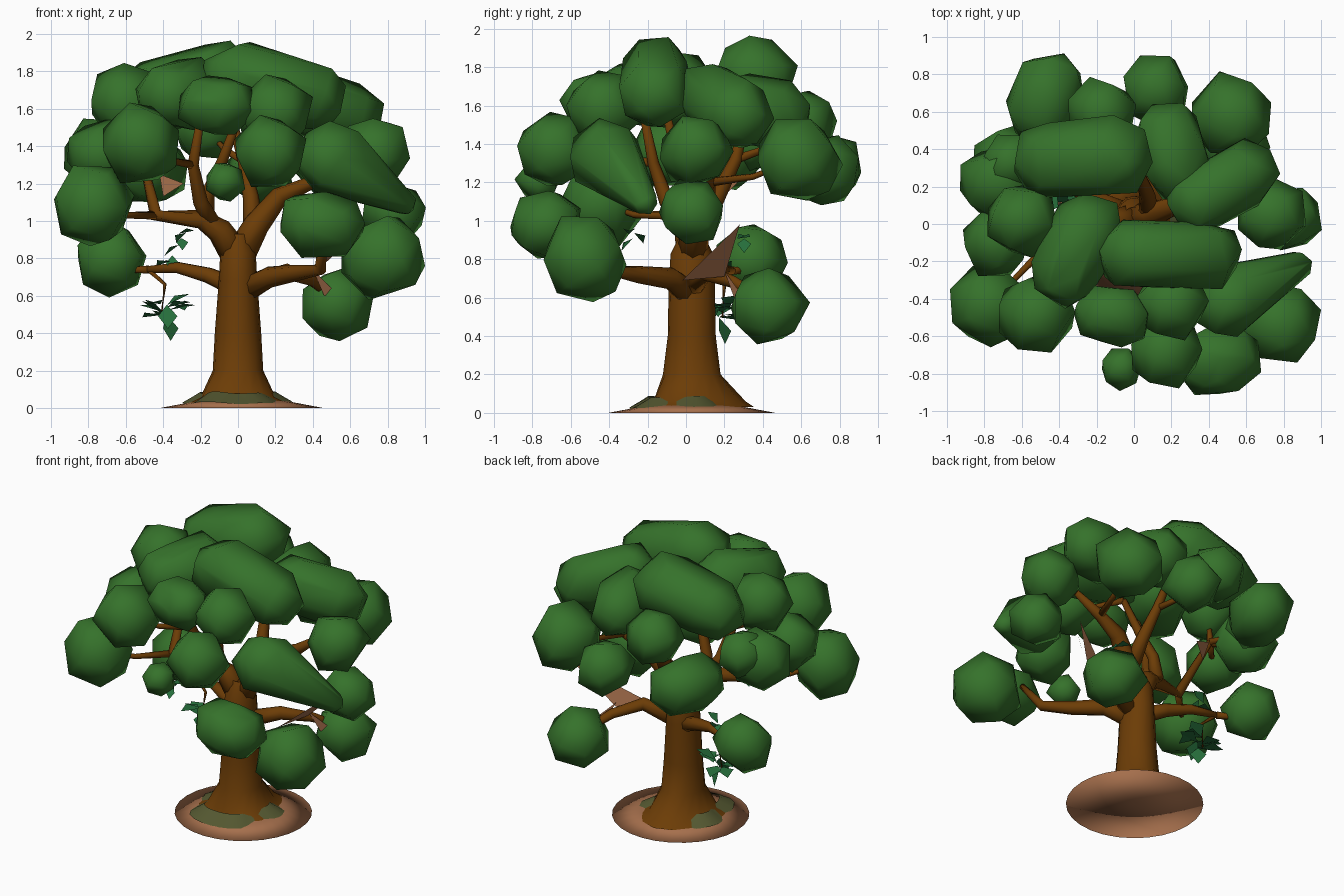
import bpy, bmesh, math, random
from mathutils import Vector, Matrix

random.seed(7)
if "Cube" in bpy.data.objects:
    bpy.data.objects.remove(bpy.data.objects["Cube"])


def make_material(name, colour):
    mat = bpy.data.materials.new(name)
    mat.use_nodes = True
    mat.diffuse_color = (*colour, 1)
    mat.node_tree.nodes["Principled BSDF"].inputs["Base Color"].default_value = (*colour, 1)
    return mat


leaf_green = make_material("leaf green", (.036, .168, .024))
blade_green = make_material("leaf blade green", (.02, .16, .045))
bark_brown = make_material("bark brown", (.15, .046, .002))
bare_earth = make_material("bare earth", (.38, .16, .073))
moss_olive = make_material("moss olive", (.088, .096, .03))


def finish(bm, name, mat, smooth=True, solid=True):
    """Turn a bmesh into a named object."""
    if solid:
        bmesh.ops.recalc_face_normals(bm, faces=bm.faces)
    for face in bm.faces:
        face.smooth = smooth
    mesh = bpy.data.meshes.new(name)
    bm.to_mesh(mesh)
    bm.free()
    mesh.materials.append(mat)
    bpy.context.collection.objects.link(bpy.data.objects.new(name, mesh))


def skin(bm, rings, capped=True):
    """Bridge rings of points, closing both ends if capped."""
    rows = [[bm.verts.new(p) for p in ring] for ring in rings]
    n = len(rows[0])
    for low, high in zip(rows, rows[1:]):
        for i in range(n):
            j = (i + 1) % n
            bm.faces.new((low[i], low[j], high[j], high[i]))
    if capped:
        bm.faces.new(rows[0][::-1])
        bm.faces.new(rows[-1])


def tube(bm, path, start, end, sides=7):
    """Tapered branch along a path."""
    pts = [Vector(p) for p in path]
    rings = []
    for k, p in enumerate(pts):
        along = pts[min(k + 1, len(pts) - 1)] - pts[max(k - 1, 0)]
        turn = Vector((0, 0, 1)).rotation_difference(along)
        r = start + (end - start) * k / (len(pts) - 1)
        rings.append([p + turn @ Vector((r * math.cos(a), r * math.sin(a), 0))
                      for a in (math.tau * i / sides for i in range(sides))])
    skin(bm, rings)


def ball_points(centre, radius, count=16):
    """Evenly spread, slightly uneven points on a ball."""
    spin = Matrix.Rotation(random.uniform(0, math.tau), 3, "X")
    golden = math.pi * (3 - math.sqrt(5))
    for i in range(count):
        h = 1 - 2 * (i + .5) / count
        w = math.sqrt(1 - h * h)
        p = spin @ Vector((w * math.cos(golden * i), w * math.sin(golden * i), h))
        yield Vector(centre) + p * radius * random.uniform(1, 1.14)


def clump(name, *balls):
    """Chunky leaf clump: hull around one or more balls (x, y, z, radius)."""
    bm = bmesh.new()
    for x, y, z, r in balls:
        for p in ball_points((x, y, z), r):
            bm.verts.new(p)
    hull = bmesh.ops.convex_hull(bm, input=bm.verts)
    spare = {v for v in hull["geom_interior"] + hull["geom_unused"]
             if isinstance(v, bmesh.types.BMVert)}
    bmesh.ops.delete(bm, geom=list(spare), context="VERTS")
    finish(bm, name, leaf_green)


# Round leaf clumps, layer by layer
lower = [(.53, .43, .55, .2), (.78, -.53, .8, .225), (-.68, .34, .8, .185),
         (-.78, -.44, 1.09, .215), (.83, .03, 1.05, .17)]
middle = [(-.52, -.48, 1.41, .21), (.17, -.69, 1.37, .19), (-.07, -.77, 1.21, .11),
          (.73, .05, 1.37, .19), (.52, .58, 1.32, .22), (.12, .72, 1.26, .18),
          (-.74, -.1, 1.36, .18), (-.73, .22, 1.36, .2), (-.66, .33, 1.42, .15)]
upper = [(.2, -.43, 1.59, .19), (-.17, .6, 1.5, .18), (-.6, .02, 1.64, .19)]
for layer, balls in (("lower", lower), ("middle", middle), ("upper", upper)):
    for i, ball in enumerate(balls):
        clump(f"{layer}_leaf_clump_{i + 1}", ball)

# Long leaf clumps
clump("crown_front_clump", (-.01, -.16, 1.77, .19), (.4, -.16, 1.66, .18))
clump("crown_right_clump", (-.25, -.04, 1.68, .2), (-.38, -.27, 1.67, .17))
clump("crown_back_clump", (-.45, .34, 1.67, .2), (-.1, .36, 1.75, .21))
clump("crown_left_clump", (.34, .12, 1.65, .17), (.6, .27, 1.56, .18))
clump("crown_rear_clump", (.18, .48, 1.54, .18), (.24, .3, 1.58, .18))
clump("front_upper_clump", (-.17, -.48, 1.62, .15), (-.06, -.5, 1.62, .15))
clump("front_lower_clump", (.39, -.73, .99, .18), (.51, -.73, .98, .17))
clump("left_sloping_clump", (.5, -.42, 1.34, .19), (.88, -.22, 1.1, .07))
clump("back_corner_clump", (-.45, .74, 1.27, .18), (-.5, .6, 1.29, .18))

# Trunk with a flared, lobed foot
bm = bmesh.new()
sides = 16
rings = []
for z, rx, ry in ((.03, .26, .27), (.06, .2, .24), (.2, .135, .15), (.4, .124, .125),
                  (.68, .103, .12), (.83, .095, .11), (.93, .06, .06)):
    flare = max(0, .2 - z)
    rings.append([])
    for i in range(sides):
        a = math.tau * i / sides
        lobe = 1 + flare * (math.sin(3 * a) * -.5 + math.sin(a) * .7)
        rings[-1].append((rx * lobe * math.cos(a), .03 + ry * lobe * math.sin(a), z))
skin(bm, rings, capped=False)
finish(bm, "trunk", bark_brown)

# Shallow earth mound, soft over its rim and closed below
bm = bmesh.new()
rim_sides = 28
skin(bm, [[(.02 + r * math.cos(a), .03 + r * math.sin(a), z)
           for a in (math.tau * i / rim_sides for i in range(rim_sides))]
          for r, z in ((.004, 0), (.435, 0), (.25, .035), (.02, .075))])
finish(bm, "earth_mound", bare_earth)

# Scalloped moss skirt around the foot
bm = bmesh.new()
rings = [[], [], []]
for i in range(rim_sides):
    a = math.tau * i / rim_sides
    wave = .014 * math.sin(5 * a) + .01 * math.sin(3 * a + 1)
    for ring, r, z in zip(rings, (.285, .235, .19), (.025, .053, .08)):
        ring.append(((r + wave) * math.cos(a) - .01, (r + wave) * math.sin(a) * 1.05, z + wave * .4))
skin(bm, rings, capped=False)
finish(bm, "moss_skirt", moss_olive, solid=False)

# Main limbs: base radius, then path
limbs = {
    "right_limb": (.085, [(0, .03, .8), (-.1, .01, .95), (-.2, -.04, 1.01), (-.44, -.09, 1.03), (-.51, .14, 1.33)]),
    "right_upper_limb": (.05, [(-.13, 0, .97), (-.2, -.1, 1.1), (-.24, -.17, 1.3), (-.2, -.22, 1.55)]),
    "left_limb": (.085, [(0, .03, .8), (.1, .05, .98), (.22, .1, 1.13), (.38, .12, 1.2), (.55, .08, 1.33)]),
    "back_limb": (.055, [(.08, .06, .95), (.07, .16, 1.12), (.03, .26, 1.32), (-.05, .32, 1.6)]),
    "inner_limb": (.045, [(-.17, .02, .99), (-.16, 0, 1.15), (-.08, -.05, 1.33), (0, -.1, 1.55)]),
    "low_left_limb": (.07, [(.02, .02, .62), (.17, -.08, .7), (.3, -.25, .72), (.44, -.38, .74), (.46, -.55, .95)]),
    "low_right_limb": (.055, [(0, .05, .64), (-.16, .12, .71), (-.32, .18, .75), (-.48, .24, .74)]),
    "low_back_limb": (.055, [(.06, .04, .66), (.26, .1, .73), (.4, .25, .68), (.52, .42, .58)]),
}
for name, (base, path) in limbs.items():
    bm = bmesh.new()
    tube(bm, path, base, .02, 8)
    finish(bm, name, bark_brown)

# Twigs from the nearest limb joint to each clump within reach
joints = [Vector(p) for base, path in limbs.values() for p in path[1:]]
bm = bmesh.new()
for x, y, z, r in lower[2:] + middle + upper:
    tip = Vector((x, y, z))
    root = min((j for j in joints if j.z < z), key=lambda j: (j - tip).length)
    if (tip - root).length < .5:
        bend = root.lerp(tip, .5) - Vector((0, 0, .03))
        tube(bm, [root, bend, tip], .024, .01, 6)
tube(bm, [(-.47, .23, .73), (-.39, .2, .66), (-.41, .19, .5)], .014, .006, 5)
finish(bm, "twigs", bark_brown)

# Loose leaves hanging from the low branches
bm = bmesh.new()
for centre, count, size in (((-.38, .2, .52), 11, .13), ((-.37, .2, .79), 3, .09),
                            ((-.3, -.28, .93), 3, .08), ((.4, .28, .9), 3, .09)):
    for i in range(count):
        spin = Matrix.Rotation(i * 2.4, 3, "Z") @ Matrix.Rotation(random.uniform(-.7, 1.3), 3, "Y")
        heart = Vector(centre) + Vector([random.uniform(-.3, .3) * size for _ in "xyz"])
        corners = [(0, 0, 0), (size * .6, size * .4, .02), (size * 1.1, 0, 0), (size * .6, -size * .4, .02)]
        bm.faces.new([bm.verts.new(heart + spin @ Vector(c)) for c in corners])
finish(bm, "loose_leaves", blade_green, smooth=False, solid=False)

# Bare torn bark strips
bm = bmesh.new()
for strip in (((.32, -.02, .69), (.4, .2, .71), (.68, .28, .98)),
              ((.4, .2, .74), (.54, .3, .6), (.46, .25, .6)),
              ((-.42, .24, 1.25), (-.4, .2, 1.13), (-.29, .27, 1.2)),
              ((.42, -.06, 1.15), (.38, -.05, 1), (.44, 0, 1.02))):
    bm.faces.new([bm.verts.new(p) for p in strip])
finish(bm, "bark_strips", bare_earth, smooth=False, solid=False)
